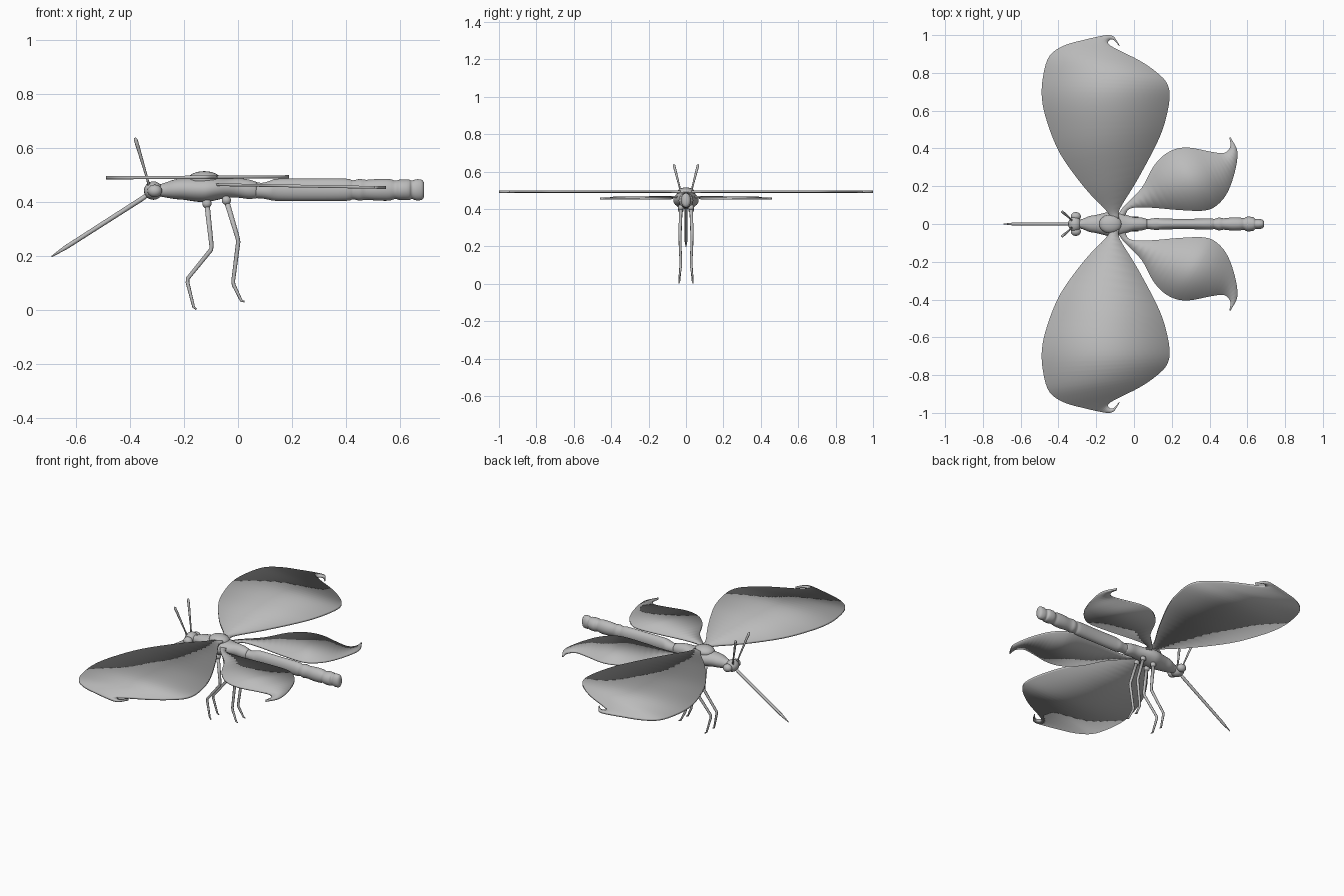
import bpy, bmesh, math
from mathutils import Vector

grey = bpy.data.materials.new("plain grey")
grey.diffuse_color = (0.5, 0.5, 0.5, 1)


def finish(bm, name):
    bmesh.ops.recalc_face_normals(bm, faces=bm.faces)
    for f in bm.faces:
        f.smooth = True
    me = bpy.data.meshes.new(name)
    bm.to_mesh(me)
    bm.free()
    me.materials.append(grey)
    ob = bpy.data.objects.new(name, me)
    bpy.context.collection.objects.link(ob)
    return ob


def mirror(ob):
    mod = ob.modifiers.new("mirror", 'MIRROR')
    mod.use_axis = (False, True, False)


def smooth(pts, n=4):
    """Catmull-Rom curve through the points."""
    pts = [Vector(p) for p in pts]
    p = [2 * pts[0] - pts[1]] + pts + [2 * pts[-1] - pts[-2]]
    out = []
    for i in range(1, len(p) - 2):
        for k in range(n):
            t = k / n
            a, b, c, d = p[i - 1:i + 3]
            out.append(0.5 * (2 * b + (c - a) * t + (2 * a - 5 * b + 4 * c - d) * t * t
                              + (3 * b - a - 3 * c + d) * t ** 3))
    return out + [pts[-1]]


def skin(bm, rings):
    """Bridge closed rings and cap both ends."""
    vs = [[bm.verts.new(co) for co in r] for r in rings]
    n = len(vs[0])
    for a, b in zip(vs, vs[1:]):
        for i in range(n):
            bm.faces.new((a[i], a[(i + 1) % n], b[(i + 1) % n], b[i]))
    bm.faces.new(vs[0][::-1])
    bm.faces.new(vs[-1])


def loft(name, sections, n=24):
    """Elliptical sections (x, z centre, z radius, y radius) along the body."""
    bm = bmesh.new()
    ang = [2 * math.pi * i / n for i in range(n)]
    skin(bm, [[(x, ry * math.cos(t), z + rz * math.sin(t)) for t in ang]
              for x, z, rz, ry in smooth(sections, 3)])
    return finish(bm, name)


def tube(name, path, radii, n=10):
    bm = bmesh.new()
    path = [Vector(p) for p in path]
    rings = []
    for i, p in enumerate(path):
        t = (path[min(i + 1, len(path) - 1)] - path[max(i - 1, 0)]).normalized()
        u = t.cross(Vector((0, 1, 0))).normalized()
        v = t.cross(u)
        rings.append([p + radii[i] * (u * math.cos(2 * math.pi * k / n) + v * math.sin(2 * math.pi * k / n))
                      for k in range(n)])
    skin(bm, rings)
    return finish(bm, name)


def ball(name, centre, size):
    bm = bmesh.new()
    bmesh.ops.create_uvsphere(bm, u_segments=20, v_segments=12, radius=1)
    for v in bm.verts:
        v.co = Vector(centre) + Vector(a * b for a, b in zip(v.co, size))
    return finish(bm, name)


def wing(name, left, right, height, half):
    """Thin plate between two edge curves; softened rim."""
    bm = bmesh.new()
    rings = []
    for a, b in zip(smooth(left), smooth(right)):
        za, zb = height(a.x), height(b.x)
        rings.append([(a.x, a.y, za - half), (a.x, a.y, za + half),
                      (b.x, b.y, zb + half), (b.x, b.y, zb - half)])
    skin(bm, rings)
    mirror(finish(bm, name))


# Thorax, with the raised back plate
loft("thorax", [(-0.30, .443, .02, .02), (-0.27, .445, .027, .028), (-0.235, .448, .036, .042),
                (-0.20, .449, .040, .048), (-0.16, .447, .044, .058), (-0.12, .447, .047, .068),
                (-0.08, .450, .042, .062), (-0.04, .452, .036, .048), (0.0, .453, .036, .036),
                (0.04, .448, .036, .034), (0.07, .445, .030, .026)])
ball("back_plate", (-0.125, 0, .485), (.06, .05, .03))

# Abdomen with grooved tail segments
loft("abdomen", [(0.05, .445, .030, .026), (0.09, .443, .029, .028), (0.12, .444, .036, .032),
                 (0.15, .446, .041, .029), (0.28, .446, .041, .027), (0.40, .446, .041, .030),
                 (0.425, .446, .035, .027), (0.45, .446, .040, .034), (0.475, .446, .037, .030),
                 (0.52, .446, .040, .035), (0.56, .446, .040, .034), (0.582, .446, .034, .031),
                 (0.60, .446, .038, .039), (0.632, .446, .038, .036), (0.643, .446, .034, .026),
                 (0.66, .446, .039, .027), (0.68, .446, .037, .023), (0.689, .446, .026, .014)])

# Head, eyes, mouth and feelers
ball("head", (-0.313, 0, .443), (.035, .042, .034))
eye = ball("eye", (-0.308, .040, .442), (.027, .023, .023))
mirror(eye)
tube("long_mouthpart", [(-0.325, 0, .434), (-0.36, 0, .410), (-0.64, 0, .231), (-0.69, 0, .199)],
     [.008, .009, .008, .002])
feeler = tube("feeler", [(-0.328, .018, .455), (-0.336, .027, .488), (-0.372, .058, .610),
                         (-0.379, .064, .632), (-0.381, .066, .638)], [.006, .004, .007, .007, .003])
mirror(feeler)

# Legs with hip joints
for name, hip, pts in (
        ("front_leg", (-0.115, .028, .395),
         [(-0.115, .028, .395), (-0.098, .032, .24), (-0.099, .032, .225),
          (-0.186, .028, .118), (-0.187, .028, .104), (-0.164, .036, .012), (-0.154, .038, .004)]),
        ("rear_leg", (-0.043, .028, .407),
         [(-0.043, .028, .407), (-0.002, .032, .27), (0.001, .032, .254),
          (-0.018, .028, .108), (-0.016, .028, .094), (0.012, .035, .036), (0.024, .037, .032)])):
    mirror(tube(name, pts, [.010, .008, .008, .007, .007, .005, .003]))
    mirror(ball(name + "_hip", hip, (.017, .015, .017)))

# Wings: wide front pair and smaller hind pair, both with hooked tips
wing("front_wing",
     [(-.12, .03), (-.155, .08), (-.26, .19), (-.39, .37), (-.46, .54), (-.488, .67), (-.48, .79),
      (-.447, .89), (-.37, .945), (-.26, .976), (-.18, .994), (-.135, 1.0), (-.105, .99), (-.076, .945)],
     [(-.08, .03), (-.075, .08), (.013, .225), (.11, .405), (.16, .526), (.188, .66), (.177, .74),
      (.124, .80), (.03, .865), (-.087, .923), (-.137, .955), (-.125, .976), (-.105, .972), (-.079, .943)],
     lambda x: .493 + .005 * x, .006)
wing("hind_wing",
     [(-.09, .04), (-.055, .092), (.04, .19), (.11, .315), (.19, .385), (.283, .405), (.40, .384),
      (.475, .376), (.51, .41), (.505, .458)],
     [(-.05, .04), (-.02, .082), (.08, .087), (.24, .074), (.373, .071), (.44, .10), (.495, .167),
      (.535, .28), (.547, .385), (.510, .460)],
     lambda x: .465 - .017 * (x + .08), .005)
